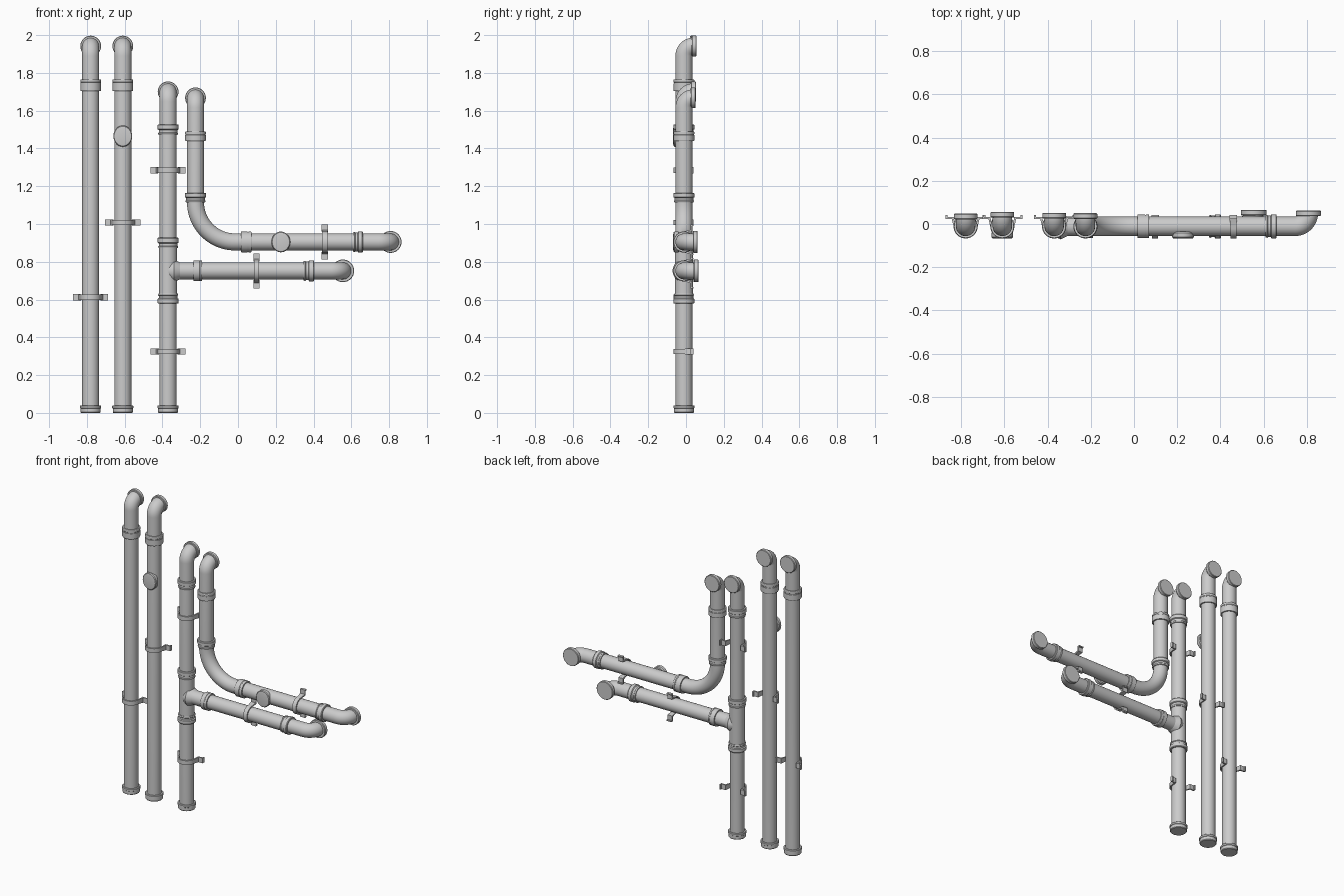
import bpy, bmesh
from math import sin, cos, pi
from mathutils import Vector as V

if "Cube" in bpy.data.objects:
    bpy.data.objects.remove(bpy.data.objects["Cube"])

X, Y, Z = V((1, 0, 0)), V((0, 1, 0)), V((0, 0, 1))
PY = -0.011      # depth of pipe axes
R = 0.045        # pipe radius
SEG = 32


def finish(name, bm):
    bmesh.ops.recalc_face_normals(bm, faces=bm.faces)
    me = bpy.data.meshes.new(name)
    bm.to_mesh(me)
    bm.free()
    ob = bpy.data.objects.new(name, me)
    bpy.context.collection.objects.link(ob)
    return ob


def sweep(name, stations, side):
    """Capped round tube through (point, tangent, radius); side is normal to the path plane."""
    bm = bmesh.new()
    rings = []
    for p, t, r in stations:
        w = t.cross(side).normalized()
        rings.append([bm.verts.new(p + r * (cos(a) * side + sin(a) * w))
                      for a in (2 * pi * i / SEG for i in range(SEG))])
    for a, b in zip(rings, rings[1:]):
        for i in range(SEG):
            j = (i + 1) % SEG
            bm.faces.new((a[i], a[j], b[j], b[i]))
    bm.faces.new(rings[0])
    bm.faces.new(rings[-1])
    return finish(name, bm)


def lathe(name, origin, axis, profile):
    """Turned part: profile of (distance along axis, radius)."""
    side = X if abs(axis.x) < 0.5 else Y
    return sweep(name, [(origin + axis * d, axis, r) for d, r in profile], side)


def bend(start, d0, d1, rad, n=12):
    """Quarter-turn stations from direction d0 to d1."""
    return [(start + rad * (sin(a) * d0 + (1 - cos(a)) * d1),
             cos(a) * d0 + sin(a) * d1, R)
            for a in (pi / 2 * i / n for i in range(n + 1))]


def wall_elbow(name, start, axis, corner, rad=0.052, back=0.049, fr=0.055):
    """Straight run, then a turn to the wall (+y) ending in a flange disc."""
    turn = corner - axis * rad
    path = [(start, axis, R)] + bend(turn, axis, Y, rad)
    end = V((corner.x, back - 0.01, corner.z))
    if end.y > path[-1][0].y + 0.001:
        path.append((end, Y, R))
    sweep(name, path, axis.cross(Y))
    lathe(name + "_flange", V((corner.x, back - 0.026, corner.z)), Y,
          [(0, R), (0, fr - .003), (.004, fr), (.023, fr), (.026, fr - .003)])


def coupling(name, centre, axis, length):
    """Sleeve with one thick rim towards +axis and a small bead at the other end."""
    h = length / 2
    lathe(name, centre, axis, [(-h, R - .004), (-h, .051), (-h + .008, .053),
                               (-h + .012, .0495), (-.002, .0495), (.002, .056),
                               (h - .004, .056), (h, .053), (h, R - .004)])


def band(name, centre, axis, length):
    """Plain wide sleeve with a shallow groove."""
    h = length / 2
    lathe(name, centre, axis, [(-h, R - .004), (-h, .053), (-h + .003, .055), (h * .25, .055),
                               (h * .3, .0535), (h * .45, .0535), (h * .5, .055),
                               (h - .003, .055), (h, .053), (h, R - .004)])


def foot_cap(name, x):
    lathe(name, V((x, PY, 0)), Z, [(0, .050), (.004, .053), (.024, .053), (.026, .056),
                                   (.037, .056), (.040, .053), (.040, R - .004)])


def knob(name, x, z):
    """Oval inspection cap on the pipe front."""
    ob = lathe(name, V((0, 0, 0)), -Y, [(0, .045), (.006, .050), (.026, .050),
                                        (.031, .046), (.033, .036)])
    ob.location = (x, -.035, z)
    ob.scale = (1, 1, 1.13) if z > 1.2 else (1, 1, 1.1)


def clamp(name, centre, axis):
    """Strap round the pipe front with two wall wings."""
    u = X if axis == Z else Z
    ro, th, n = .056, .008, 16
    outer = [(-.093, .052), (-.093, .034), (-.064, .034)]
    inner = [(-.085, .052), (-.085, .043), (-.055, .043)]
    for i in range(n + 1):
        a = pi + pi * i / n
        outer.append((ro * cos(a), ro * sin(a)))
        inner.append(((ro - th) * cos(a), (ro - th) * sin(a)))
    outer += [(-x, y) for x, y in outer[2::-1]]
    inner += [(-x, y) for x, y in inner[2::-1]]
    bm = bmesh.new()
    rows = []
    last = len(outer) - 1
    for k, (o, i) in enumerate(zip(outer, inner)):
        w = .017 if min(k, last - k) < 3 else .014
        rows.append([bm.verts.new(centre + u * p[0] + Y * p[1] + axis * s)
                     for p, s in ((o, -w), (o, w), (i, w), (i, -w))])
    for a, b in zip(rows, rows[1:]):
        for k in range(4):
            j = (k + 1) % 4
            bm.faces.new((a[k], a[j], b[j], b[k]))
    bm.faces.new(rows[0])
    bm.faces.new(rows[-1])
    finish(name, bm)


def at(x, z):
    return V((x, PY, z))


# Two tall pipes on the left
for name, x, zc, back in (("tall_pipe_a", -.78, .612, .048), ("tall_pipe_b", -.61, 1.008, .056)):
    wall_elbow(name, at(x, .005), Z, at(x, 1.942), back=back)
    foot_cap(name + "_foot", x)
    band(name + "_band", at(x, 1.735), Z, .062)
    clamp(name + "_clamp", at(x, zc), Z)
knob("tall_pipe_cap", -.61, 1.465)

# Tee pipe: vertical run
TX = -.37
wall_elbow("tee_pipe", at(TX, .005), Z, at(TX, 1.70), back=.052)
foot_cap("tee_pipe_foot", TX)
coupling("tee_pipe_top_coupling", at(TX, 1.50), Z, .055)
coupling("tee_upper_coupling", at(TX, .90), Z, .055)
coupling("tee_lower_coupling", at(TX, .605), -Z, .052)
lathe("tee_body", at(TX, .605), Z, [(0, .0475), (.295, .0475)])
for i, z in enumerate((1.285, .325)):
    clamp("tee_pipe_clamp_%d" % i, at(TX, z), Z)

# Tee pipe: side branch
BZ = .752
lathe("tee_branch_fillet", at(TX, BZ), X, [(0, .047), (.030, .060), (.047, .052), (.062, R)])
wall_elbow("tee_branch", at(TX, BZ), X, at(.555, BZ), rad=.062, back=.066, fr=.06)
band("tee_branch_inner_band", at(-.213, BZ), X, .045)
coupling("tee_branch_outer_coupling", at(.375, BZ), X, .055)
clamp("tee_branch_clamp", at(.098, BZ), X)

# Curved pipe: drop, wide bend and horizontal run
CX, CZ, BR = -.225, .905, .21
wall_elbow("curved_pipe_drop", at(CX, CZ + BR), Z, at(CX, 1.668), back=.05)
sweep("curved_pipe_bend", bend(at(CX, CZ + BR), -Z, X, BR, 20), Y)
wall_elbow("curved_pipe_run", at(CX + BR, CZ), X, at(.808, CZ), rad=.062, back=.062, fr=.058)
band("curved_pipe_top_band", at(CX, 1.465), Z, .05)
coupling("curved_pipe_bend_coupling", at(CX, 1.14), Z, .05)
band("curved_pipe_inner_band", at(.043, CZ), X, .055)
coupling("curved_pipe_outer_coupling", at(.635, CZ), X, .052)
clamp("curved_pipe_clamp", at(.46, CZ), X)
knob("curved_pipe_cap", .227, CZ)

# Smooth the round surfaces, keep the rims sharp
bpy.ops.object.select_all(action='SELECT')
bpy.context.view_layer.objects.active = bpy.context.selected_objects[0]
bpy.ops.object.shade_smooth_by_angle()
